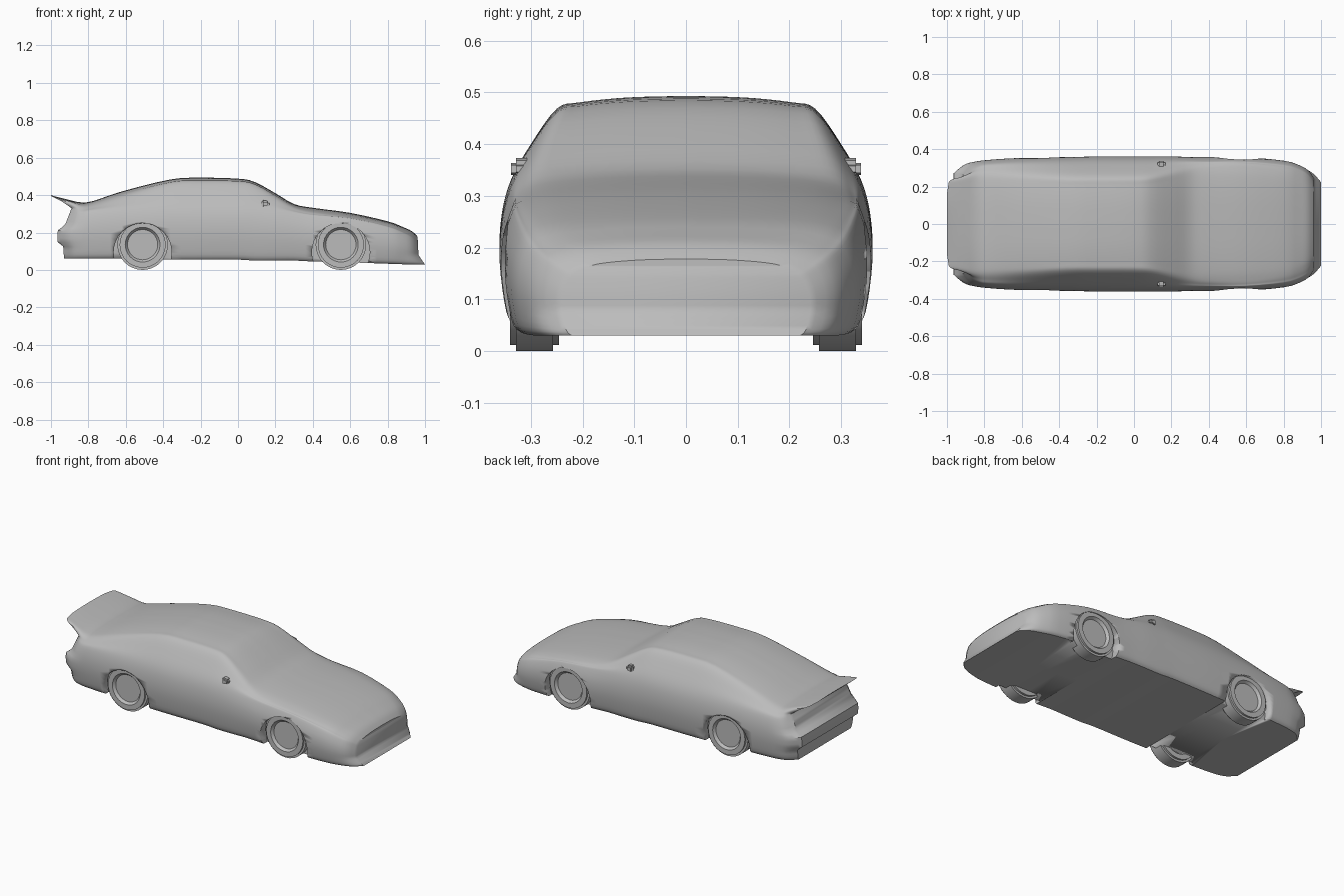
import bpy, bmesh, math
from mathutils import Vector

cube = bpy.data.objects.get("Cube")
if cube:
    bpy.data.objects.remove(cube)

grey = bpy.data.materials.new("body grey")
grey.use_nodes = True
COLOUR = (0.5, 0.5, 0.5, 1)
grey.diffuse_color = COLOUR
grey.node_tree.nodes["Principled BSDF"].inputs["Base Color"].default_value = COLOUR


def spline(points, steps):
    """Smooth curve through the given points, of any dimension."""
    pts = [Vector(p) for p in points]
    out = []
    for i in range(len(pts) - 1):
        a, b, c, d = (pts[max(i - 1, 0)], pts[i], pts[i + 1],
                      pts[min(i + 2, len(pts) - 1)])
        for s in range(steps):
            t = s / steps
            out.append(b + (c - a) * (t / 2)
                       + (a * 2 - b * 5 + c * 4 - d) * (t * t / 2)
                       + (b * 3 - a - c * 3 + d) * (t ** 3 / 2))
    return out + [pts[-1]]


def lookup(table, z):
    """Linear reading of a (height, x) outline."""
    if z <= table[0][0]:
        return table[0][1]
    for (z0, x0), (z1, x1) in zip(table, table[1:]):
        if z <= z1:
            return x0 + (x1 - x0) * (z - z0) / (z1 - z0)
    return table[-1][1]


def finish(bm, name, angle=35):
    bmesh.ops.recalc_face_normals(bm, faces=bm.faces)
    mesh = bpy.data.meshes.new(name)
    bm.to_mesh(mesh)
    bm.free()
    mesh.materials.append(grey)
    obj = bpy.data.objects.new(name, mesh)
    bpy.context.collection.objects.link(obj)
    bpy.ops.object.select_all(action="DESELECT")
    obj.select_set(True)
    bpy.context.view_layer.objects.active = obj
    bpy.ops.object.shade_smooth_by_angle(angle=math.radians(angle))
    return obj


# Stations: x, half width, floor, belt height, roof edge height, roof edge y, top
STATIONS = [
    (-.95, .27, .06, .31, .385, .235, .4),
    (-.9, .315, .06, .3, .36, .255, .375),
    (-.85, .332, .06, .3, .345, .265, .362),
    (-.78, .342, .06, .31, .35, .265, .367),
    (-.62, .352, .06, .32, .395, .262, .42),
    (-.36, .357, .055, .33, .46, .25, .484),
    (-.2, .36, .055, .33, .468, .25, .493),
    (0, .36, .055, .33, .465, .25, .488),
    (.09, .36, .05, .325, .45, .255, .47),
    (.2, .36, .05, .315, .39, .275, .41),
    (.3, .358, .05, .3, .335, .29, .352),
    (.4, .357, .045, .285, .31, .3, .332),
    (.6, .356, .04, .27, .285, .3, .305),
    (.8, .338, .033, .225, .245, .275, .26),
    (.88, .315, .03, .195, .215, .25, .23),
    (.93, .285, .03, .17, .19, .225, .207),
    (.96, .24, .03, .14, .163, .19, .178),
]
# End outlines: height, x
TAIL = [(.06, -.93), (.13, -.935), (.15, -.965), (.21, -.965),
        (.24, -.925), (.33, -.89), (.365, -.94), (.395, -1)]
NOSE = [(.03, 1), (.05, .985), (.08, .965), (.18, .96)]


def shape_ends(x, z):
    """Pull the end stations onto the tail and nose outlines."""
    if x < -.8:
        return -.8 + (x + .8) * (lookup(TAIL, z) + .8) / -.15
    if x > .85:
        return .85 + (x - .85) * (lookup(NOSE, z) - .85) / .11
    return x


def half_section(w, floor, belt, edge_z, edge_y, top):
    h = belt - floor
    side = [(.92 * w, floor), (.965 * w, floor + .1 * h), (w, floor + .45 * h),
            (.99 * w, floor + .75 * h), (.94 * w, belt),
            ((.94 * w + edge_y) / 2 + .006, (belt + edge_z) / 2),
            (edge_y, edge_z), (.82 * edge_y, edge_z + .5 * (top - edge_z)),
            (.45 * edge_y, edge_z + .88 * (top - edge_z)), (0, top)]
    return [Vector((0, floor))] + spline(side, 4)


# Body shell lofted along its length
bm = bmesh.new()
rings = []
for x, *params in spline(STATIONS, 3):
    half = half_section(*params)
    left = [bm.verts.new((shape_ends(x, z), y, z)) for y, z in half]
    right = [bm.verts.new((v.co.x, -v.co.y, v.co.z)) for v in left[1:-1]]
    rings.append((left, [left[0]] + right + [left[-1]]))
for (la, ra), (lb, rb) in zip(rings, rings[1:]):
    for a, b in ((la, lb), (ra, rb)):
        for i in range(len(a) - 1):
            bm.faces.new((a[i], a[i + 1], b[i + 1], b[i]))
# Tail and nose panels
for l, r in (rings[0], rings[-1]):
    for i in range(len(l) - 1):
        corners = list(dict.fromkeys((l[i], l[i + 1], r[i + 1], r[i])))
        bm.faces.new(corners)
body = finish(bm, "body")


def disc(name, x, y, z, radius, width, bevel=0):
    """Cylinder lying across the car."""
    bm = bmesh.new()
    bmesh.ops.create_cone(bm, cap_ends=True, segments=32, radius1=radius,
                          radius2=radius, depth=width)
    if bevel:
        rims = [e for e in bm.edges if abs(e.verts[0].co.z - e.verts[1].co.z) < .001]
        bmesh.ops.bevel(bm, geom=rims, offset=bevel, segments=2, affect="EDGES")
        # Dished rim on both faces
        caps = [f for f in bm.faces if len(f.verts) > 8]
        bmesh.ops.inset_individual(bm, faces=caps, thickness=.03)
        bmesh.ops.inset_individual(bm, faces=caps, thickness=.012, depth=-.015)
    obj = finish(bm, name)
    obj.rotation_euler.x = math.pi / 2
    obj.location = (x, y, z)
    return obj


# Wheel arches and wheels
for axle, x in (("rear", -.51), ("front", .55)):
    for side, s in (("left", 1), ("right", -1)):
        arch = disc(f"{axle}_{side}_arch_cutter", x, s * .36, .095, .155, .13)
        arch.hide_render = True
        arch.hide_viewport = True
        cut = body.modifiers.new(f"{axle} {side} arch", "BOOLEAN")
        cut.operation = "DIFFERENCE"
        cut.solver = "EXACT"
        cut.object = arch
        disc(f"{axle}_{side}_wheel", x, s * .293, .135, .135, .095, .012)

# Door mirrors
for side, s in (("left", 1), ("right", -1)):
    bm = bmesh.new()
    bmesh.ops.create_cube(bm, size=1)
    for v in bm.verts:
        v.co.x *= .05 if v.co.x < 0 else .035
        v.co.y *= .06
        v.co.z *= .045 if v.co.x < 0 else .03
    bmesh.ops.bevel(bm, geom=bm.edges[:], offset=.009, segments=2, affect="EDGES")
    mirror = finish(bm, f"{side}_mirror", 50)
    mirror.location = (.15, s * .308, .352)
